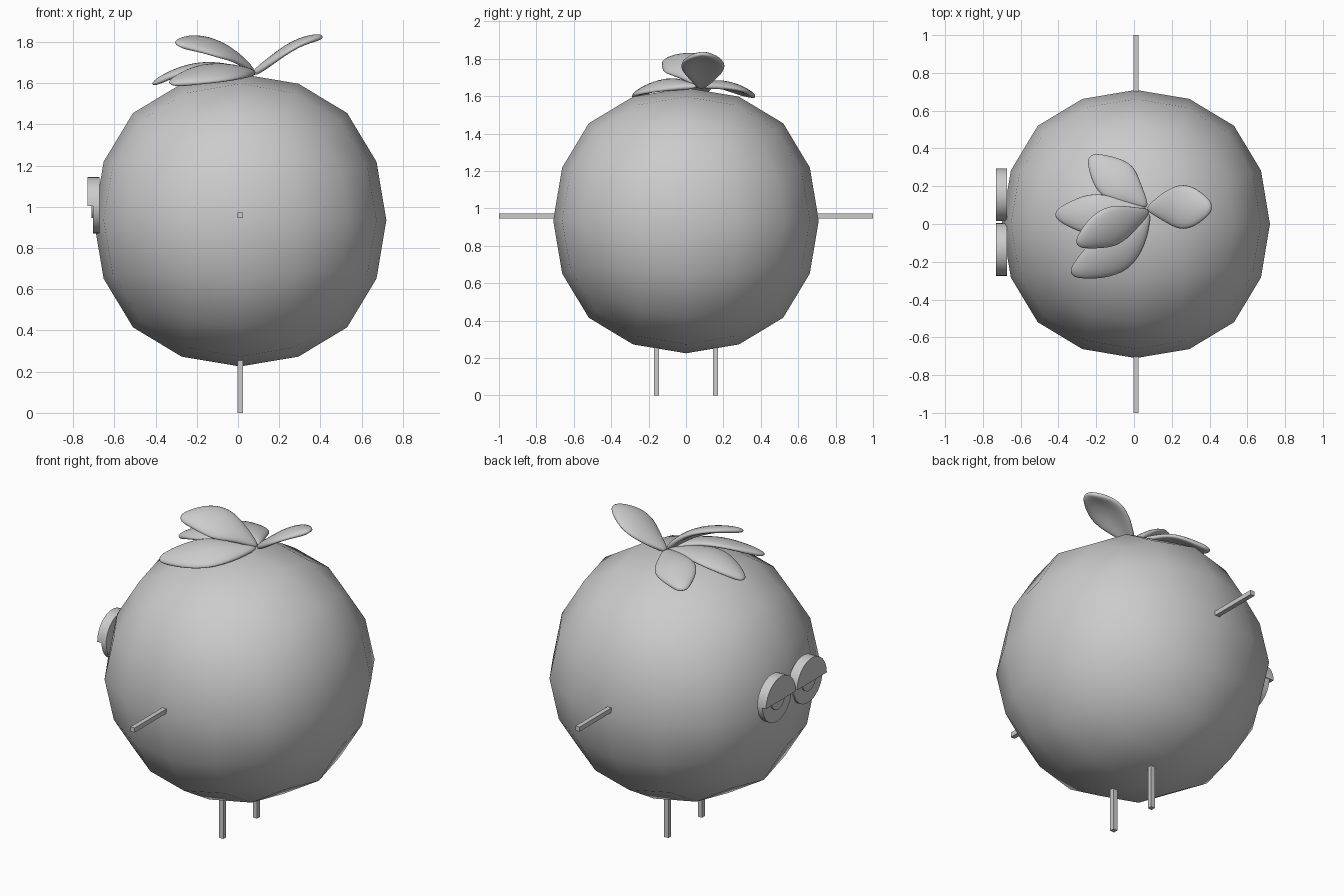
import bpy, bmesh, math
from mathutils import Vector, Matrix

if "Cube" in bpy.data.objects:
    bpy.data.objects.remove(bpy.data.objects["Cube"])

CX, CZ = 0.01, 0.935


def add(name, bm, angle=None):
    bmesh.ops.recalc_face_normals(bm, faces=bm.faces)
    me = bpy.data.meshes.new(name)
    bm.to_mesh(me)
    bm.free()
    ob = bpy.data.objects.new(name, me)
    bpy.context.collection.objects.link(ob)
    if angle is not None:
        bpy.ops.object.select_all(action='DESELECT')
        ob.select_set(True)
        bpy.context.view_layer.objects.active = ob
        if angle >= 180:
            bpy.ops.object.shade_smooth()
        else:
            bpy.ops.object.shade_smooth_by_angle(angle=math.radians(angle))
    return ob


def box(name, lo, hi):
    bm = bmesh.new()
    lo, hi = Vector(lo), Vector(hi)
    bmesh.ops.create_cube(bm, size=1, matrix=Matrix.Translation((lo + hi) / 2)
                          @ Matrix.Diagonal((*(hi - lo), 1)))
    return add(name, bm)


def disc(name, y, z, r, x0, x1, a0=0, a1=360, n=32):
    """Disc or disc sector facing -x, from x0 (front) to x1 (back)."""
    bm = bmesh.new()
    count = n if a1 - a0 == 360 else n + 1
    vs = []
    for i in range(count):
        a = math.radians(a0 + (a1 - a0) * i / n)
        vs.append(bm.verts.new((x1, y + r * math.cos(a), z + r * math.sin(a))))
    f = bm.faces.new(vs)
    ext = bmesh.ops.extrude_face_region(bm, geom=[f], use_keep_orig=True)
    for v in ext['geom']:
        if isinstance(v, bmesh.types.BMVert):
            v.co.x = x0
    return add(name, bm, 30)


def leaf(name, path, half_width, roll):
    """Cambered blade along a path, thickened and smoothed."""
    bm = bmesh.new()
    pts = [Vector(p) for p in path]
    rows = []
    for i, (p, w) in enumerate(zip(pts, (0.1, 0.65, 1.1, 0.9, 0.22))):
        t = (pts[min(i + 1, 4)] - pts[max(i - 1, 0)]).normalized()
        side = Vector((-t.y, t.x, 0)).normalized()
        side = Matrix.Rotation(-roll, 3, -t) @ side
        up = t.cross(side)
        w *= half_width
        rows.append([bm.verts.new(p + side * w * s + up * 0.12 * w * (1 - 2 * abs(s)))
                     for s in (-1, 0, 1)])
    for a, b in zip(rows, rows[1:]):
        for k in range(2):
            bm.faces.new((a[k], a[k + 1], b[k + 1], b[k]))
    ob = add(name, bm, 180)
    m = ob.modifiers.new("thickness", 'SOLIDIFY')
    m.thickness, m.offset = 0.035, 0
    m = ob.modifiers.new("smooth", 'SUBSURF')
    m.levels = m.render_levels = 2


# Body: rounded cube sphere
bm = bmesh.new()
bmesh.ops.create_cube(bm, size=1.616, matrix=Matrix.Translation((CX, 0, CZ)))
body = add("body", bm, 180)
m = body.modifiers.new("round", 'SUBSURF')
m.levels = m.render_levels = 2
m.use_limit_surface = False

# Arms and legs
T = 0.0135
for s, side in ((-1, "right"), (1, "left")):
    y0, y1 = sorted((s * 0.65, s * 1.0))
    box(side + "_arm", (CX - T, y0, 0.96 - T), (CX + T, y1, 0.96 + T))
    box(side + "_leg", (CX - T, s * 0.157 - T, 0), (CX + T, s * 0.157 + T, 0.32))

# Eyes with half-closed lids
for y, side in ((-0.135, "right"), (0.155, "left")):
    disc(side + "_eye", y, 1.007, 0.136, -0.704, -0.672)
    disc(side + "_pupil", y, 1.007, 0.062, -0.712, -0.69)
    disc(side + "_eyelid", y, 1.005, 0.139, -0.73, -0.672, 0, 180, 20)

# Leaf crown
leaf("leaf_raised_right", [(.07, .08, 1.64), (.15, .09, 1.70), (.235, .09, 1.765),
                           (.325, .09, 1.81), (.415, .09, 1.825)], 0.12, 0)
leaf("leaf_raised_left", [(.08, .07, 1.65), (-.01, .025, 1.735), (-.10, -.01, 1.78),
                          (-.20, -.05, 1.80), (-.305, -.11, 1.79)], 0.115, -0.42)
leaf("leaf_low_front", [(.08, .06, 1.65), (.01, -.07, 1.665), (-.09, -.15, 1.665),
                        (-.21, -.21, 1.64), (-.335, -.265, 1.595)], 0.12, -0.3)
leaf("leaf_low_side", [(.07, .08, 1.65), (-.07, .065, 1.68), (-.18, .05, 1.685),
                       (-.30, .05, 1.655), (-.42, .05, 1.59)], 0.11, 0)
leaf("leaf_low_back", [(.07, .09, 1.65), (-.01, .165, 1.665), (-.08, .225, 1.66),
                       (-.155, .285, 1.635), (-.235, .36, 1.595)], 0.115, 0.15)
